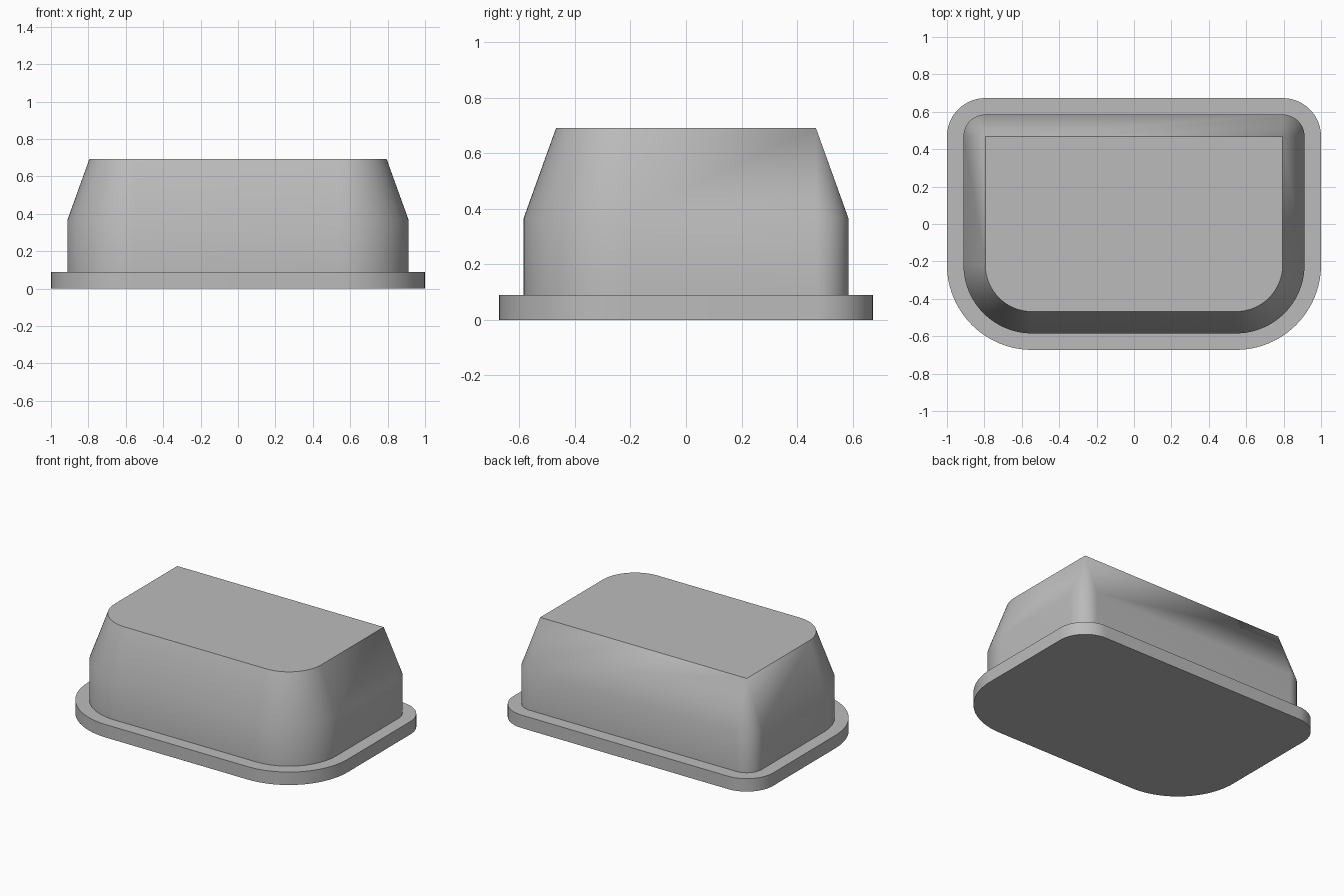
import bpy, bmesh
from math import pi, cos, sin, radians

cube = bpy.data.objects.get("Cube")
if cube:
    bpy.data.objects.remove(cube, do_unlink=True)

grey = bpy.data.materials.new("light grey")
grey.use_nodes = True
colour = (0.5, 0.5, 0.5, 1)
grey.diffuse_color = colour
bsdf = next(n for n in grey.node_tree.nodes if n.type == 'BSDF_PRINCIPLED')
bsdf.inputs["Base Color"].default_value = colour

# Corner centres with their start angles; front corners are rounder than back
CORNERS = [(0.795, 0.468, 0, 0), (-0.795, 0.468, 0, 1),
           (-0.545, -0.218, 0.25, 2), (0.545, -0.218, 0.25, 3)]
STEPS = 24


def outline(offset):
    """Rounded outline grown outward by an offset."""
    points = []
    for cx, cy, extra, quarter in CORNERS:
        for i in range(STEPS + 1):
            a = (quarter + i / STEPS) * pi / 2
            r = offset + extra
            points.append((cx + r * cos(a), cy + r * sin(a)))
    return points


def loft(name, profile, cap_start=False, cap_end=False):
    """Join outlines given as (offset, height) into one skin."""
    bm = bmesh.new()
    rings = [[bm.verts.new((x, y, z)) for x, y in outline(off)]
             for off, z in profile]
    n = len(rings[0])
    for low, high in zip(rings, rings[1:]):
        for i in range(n):
            j = (i + 1) % n
            bm.faces.new((low[i], low[j], high[j], high[i]))
    if cap_start:
        bm.faces.new(rings[0][::-1])
    if cap_end:
        bm.faces.new(rings[-1])
    bmesh.ops.remove_doubles(bm, verts=bm.verts, dist=0.0001)
    mesh = bpy.data.meshes.new(name)
    bm.to_mesh(mesh)
    bm.free()
    mesh.materials.append(grey)
    obj = bpy.data.objects.new(name, mesh)
    bpy.context.collection.objects.link(obj)
    bpy.ops.object.select_all(action='DESELECT')
    obj.select_set(True)
    bpy.context.view_layer.objects.active = obj
    bpy.ops.object.shade_smooth_by_angle(angle=radians(35))
    return obj


# Base flange with a flat underside and a ledge up to the body
loft("base_flange", [(0.205, 0), (0.205, 0.09), (0.117, 0.09)], cap_start=True)

# Body: straight wall, then tapered to a flat top with sharp back corners
loft("tapered_body", [(0.117, 0.09), (0.117, 0.367), (0, 0.692)], cap_end=True)
